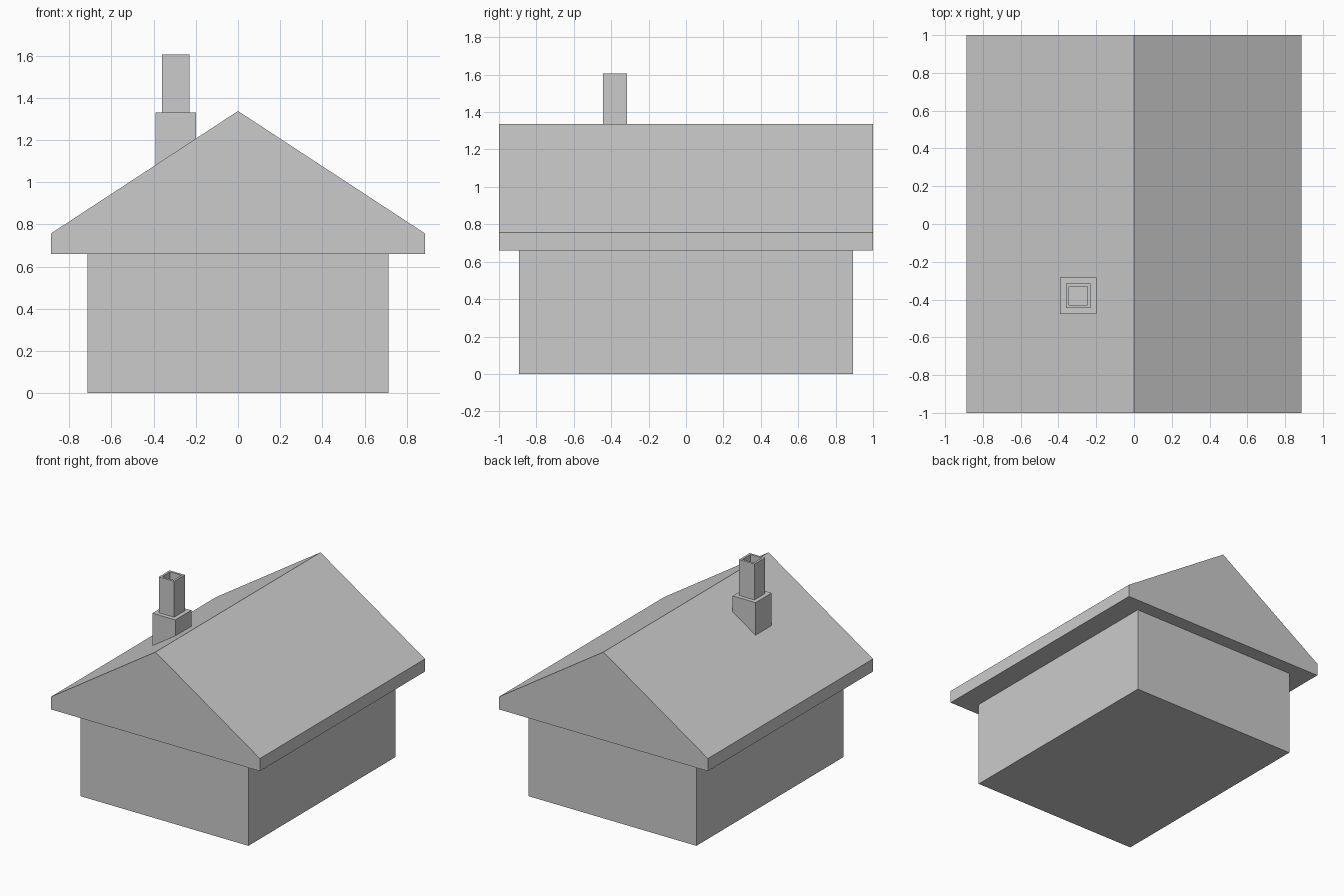
import bpy
import bmesh

if "Cube" in bpy.data.objects:
    bpy.data.objects.remove(bpy.data.objects["Cube"])

WALL_X, WALL_Y = 0.713, 0.892
EAVE_X, EAVE_Y = 0.886, 1.0
WALL_Z, EAVE_Z, RIDGE_Z = 0.66, 0.757, 1.337
CX, CY = -0.295, -0.38
SLOPE = (RIDGE_Z - EAVE_Z) / EAVE_X


def finish(name, bm):
    bmesh.ops.recalc_face_normals(bm, faces=bm.faces)
    mesh = bpy.data.meshes.new(name)
    bm.to_mesh(mesh)
    bm.free()
    obj = bpy.data.objects.new(name, mesh)
    bpy.context.collection.objects.link(obj)
    return obj


def prism(name, profile, y0, y1):
    """Extrude an x-z profile along y."""
    bm = bmesh.new()
    face = bm.faces.new([bm.verts.new((x, y0, z)) for x, z in profile])
    ext = bmesh.ops.extrude_face_region(bm, geom=[face])
    verts = [v for v in ext["geom"] if isinstance(v, bmesh.types.BMVert)]
    bmesh.ops.translate(bm, verts=verts, vec=(0, y1 - y0, 0))
    return finish(name, bm)


def roof_z(x):
    return RIDGE_Z - SLOPE * abs(x)


# Walls
prism("walls", [(-WALL_X, 0), (WALL_X, 0), (WALL_X, WALL_Z), (-WALL_X, WALL_Z)],
      -WALL_Y, WALL_Y)

# Gabled roof with overhanging eaves
prism("roof", [(-EAVE_X, WALL_Z), (EAVE_X, WALL_Z), (EAVE_X, EAVE_Z),
               (0, RIDGE_Z), (-EAVE_X, EAVE_Z)], -EAVE_Y, EAVE_Y)

# Chimney: stepped square stack, base following the slope, hollow flue
bm = bmesh.new()
rings = []
for half, z in [(0.097, None), (0.097, 1.33), (0.065, 1.33),
                (0.065, 1.605), (0.048, 1.605), (0.048, 1.40)]:
    ring = []
    for sx, sy in [(-1, -1), (1, -1), (1, 1), (-1, 1)]:
        x = CX + sx * half
        ring.append(bm.verts.new((x, CY + sy * half, roof_z(x) - 0.01 if z is None else z)))
    rings.append(ring)
for a, b in zip(rings, rings[1:]):
    for i in range(4):
        j = (i + 1) % 4
        bm.faces.new((a[i], a[j], b[j], b[i]))
bm.faces.new(rings[0][::-1])
bm.faces.new(rings[-1])
finish("chimney", bm)
